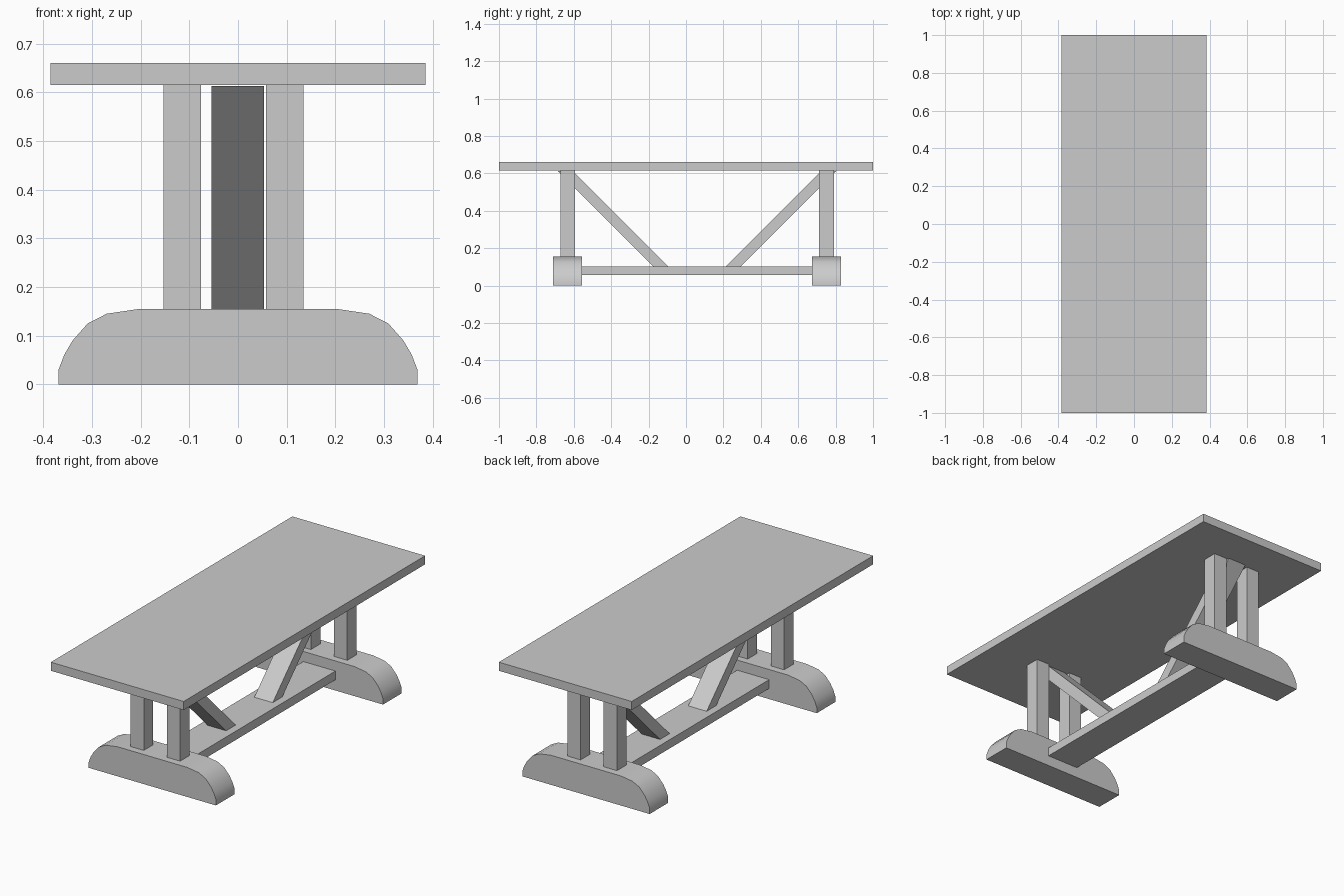
import bpy, bmesh
from mathutils import Vector

if "Cube" in bpy.data.objects:
    bpy.data.objects.remove(bpy.data.objects["Cube"])

MID = 0.059  # y centre of the trestle frame


def prism(name, profile, extrude):
    """Extrude a closed planar profile into a solid object."""
    bm = bmesh.new()
    face = bm.faces.new([bm.verts.new(p) for p in profile])
    res = bmesh.ops.extrude_face_region(bm, geom=[face], use_keep_orig=True)
    verts = [g for g in res["geom"] if isinstance(g, bmesh.types.BMVert)]
    bmesh.ops.translate(bm, verts=verts, vec=Vector(extrude))
    bmesh.ops.recalc_face_normals(bm, faces=bm.faces[:])
    mesh = bpy.data.meshes.new(name)
    bm.to_mesh(mesh)
    bm.free()
    obj = bpy.data.objects.new(name, mesh)
    bpy.context.collection.objects.link(obj)
    return obj


def box(name, x0, x1, y0, y1, z0, z1):
    return prism(name, [(x0, y0, z0), (x1, y0, z0), (x1, y1, z0), (x0, y1, z0)],
                 (0, 0, z1 - z0))


# Table top and low stretcher
box("table_top", -0.385, 0.385, -1, 1, 0.615, 0.66)
box("stretcher", -0.093, 0.093, MID - 0.617, MID + 0.617, 0.056, 0.102)

# Rounded foot profile, one half
half = [(0.369, 0), (0.369, 0.03), (0.357, 0.061), (0.34, 0.09),
        (0.309, 0.125), (0.27, 0.145), (0.203, 0.155)]
outline = half + [(-x, z) for x, z in reversed(half)]

for side, s in (("front", -1), ("back", 1)):
    # Foot
    y0 = MID + s * 0.692 - 0.077
    foot = prism(side + "_foot", [(x, y0, z) for x, z in outline], (0, 0.154, 0))
    bpy.ops.object.select_all(action="DESELECT")
    foot.select_set(True)
    bpy.context.view_layer.objects.active = foot
    bpy.ops.object.shade_smooth_by_angle()

    # Pair of posts
    yc = MID + s * 0.692
    for hand, x in (("left", -0.1145), ("right", 0.0965)):
        box(f"{side}_{hand}_post", x - 0.0385, x + 0.0385,
            yc - 0.039, yc + 0.039, 0.155, 0.615)

    # Diagonal brace, cut level at both ends
    brace = [(0.153, 0.102), (0.233, 0.102), (0.744, 0.613), (0.664, 0.613)]
    prism(side + "_brace", [(-0.054, MID + s * y, z) for y, z in brace],
          (0.107, 0, 0))
